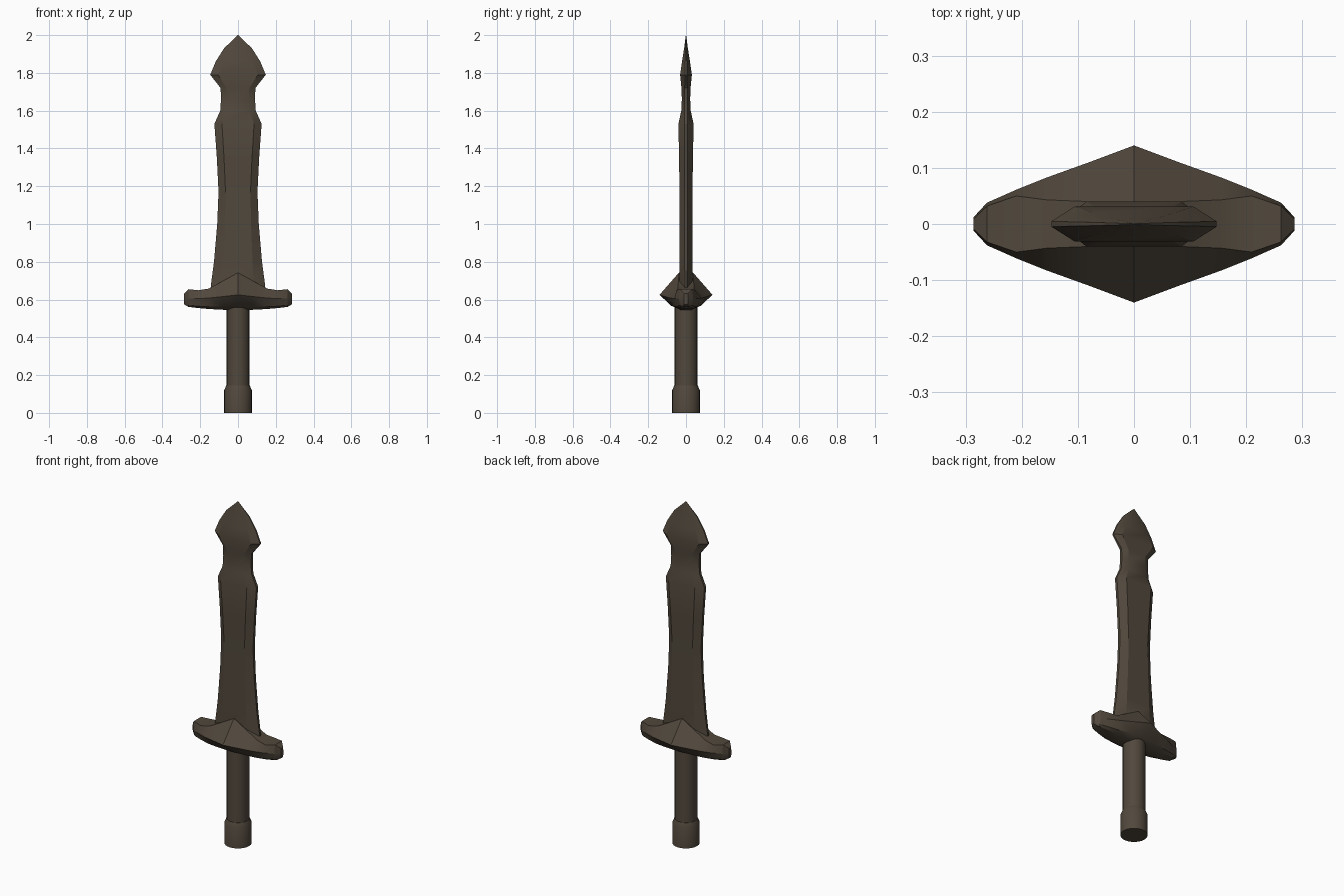
import bpy, bmesh, math

mat = bpy.data.materials.new("dark bronze")
mat.diffuse_color = (0.083, 0.065, 0.046, 1)


def loft(name, rings, angle=30):
    """Skin a list of equal-length closed rings and cap both ends."""
    bm = bmesh.new()
    vr = [[bm.verts.new(p) for p in r] for r in rings]
    n = len(rings[0])
    for a, b in zip(vr, vr[1:]):
        for i in range(n):
            j = (i + 1) % n
            bm.faces.new((a[i], a[j], b[j], b[i]))
    bm.faces.new(vr[0])
    bm.faces.new(vr[-1])
    bmesh.ops.remove_doubles(bm, verts=bm.verts, dist=1e-5)
    bmesh.ops.recalc_face_normals(bm, faces=bm.faces)
    me = bpy.data.meshes.new(name)
    bm.to_mesh(me)
    bm.free()
    me.materials.append(mat)
    ob = bpy.data.objects.new(name, me)
    bpy.context.collection.objects.link(ob)
    bpy.ops.object.select_all(action='DESELECT')
    ob.select_set(True)
    bpy.context.view_layer.objects.active = ob
    bpy.ops.object.shade_smooth_by_angle(angle=math.radians(angle))
    return ob


# Blade: z, half width, half width of flat, half thickness, edge half thickness
blade = [
    (0.60, 0.150, 0.085, 0.035, 0.006),
    (0.68, 0.143, 0.083, 0.035, 0.006),
    (0.80, 0.127, 0.077, 0.034, 0.007),
    (1.00, 0.110, 0.069, 0.034, 0.008),
    (1.17, 0.103, 0.066, 0.034, 0.008),
    (1.35, 0.112, 0.074, 0.037, 0.008),
    (1.53, 0.125, 0.085, 0.040, 0.008),
    (1.60, 0.094, 0.060, 0.025, 0.008),
    (1.66, 0.090, 0.057, 0.022, 0.008),
    (1.72, 0.092, 0.060, 0.024, 0.007),
    (1.79, 0.147, 0.106, 0.031, 0.005),
    (1.86, 0.118, 0.075, 0.021, 0.004),
    (1.93, 0.074, 0.040, 0.010, 0.003),
    (1.998, 0.003, 0.002, 0.001, 0.0005),
    (2.00, 0.0005, 0.0003, 0.0003, 0.0001),
]
loft("blade", [[(w, -e, z), (w, e, z), (f, t, z), (-f, t, z),
                (-w, e, z), (-w, -e, z), (-f, -t, z), (f, -t, z)]
               for z, w, f, t, e in blade], 25)

# Guard: x, then (y, z) of bottom, lower side, widest ridge, top edge
guard = [
    (0.0, (0.030, 0.545), (0.078, 0.567), (0.140, 0.625), (0.038, 0.742)),
    (0.08, (0.030, 0.546), (0.070, 0.564), (0.110, 0.616), (0.040, 0.698)),
    (0.155, (0.030, 0.550), (0.058, 0.562), (0.083, 0.608), (0.043, 0.658)),
    (0.21, (0.030, 0.555), (0.045, 0.565), (0.061, 0.605), (0.050, 0.649)),
    (0.262, (0.020, 0.561), (0.030, 0.570), (0.038, 0.605), (0.032, 0.655)),
    (0.286, (0.007, 0.575), (0.010, 0.582), (0.012, 0.605), (0.009, 0.632)),
]


def guard_ring(row, side):
    x, pts = row[0] * side, row[1:]
    return ([(x, y, z) for y, z in pts]
            + [(x, -y, z) for y, z in reversed(pts)])


loft("guard", [guard_ring(r, -1) for r in reversed(guard)]
     + [guard_ring(r, 1) for r in guard[1:]], 25)


# Round grip and pommel
def turned(name, profile, n=24):
    return loft(name, [[(r * math.cos(2 * math.pi * i / n),
                         r * math.sin(2 * math.pi * i / n), z)
                        for i in range(n)] for r, z in profile])


turned("grip", [(0.060, 0.10), (0.060, 0.60)])
turned("pommel", [(0.073, 0.0), (0.073, 0.12), (0.062, 0.145)])
